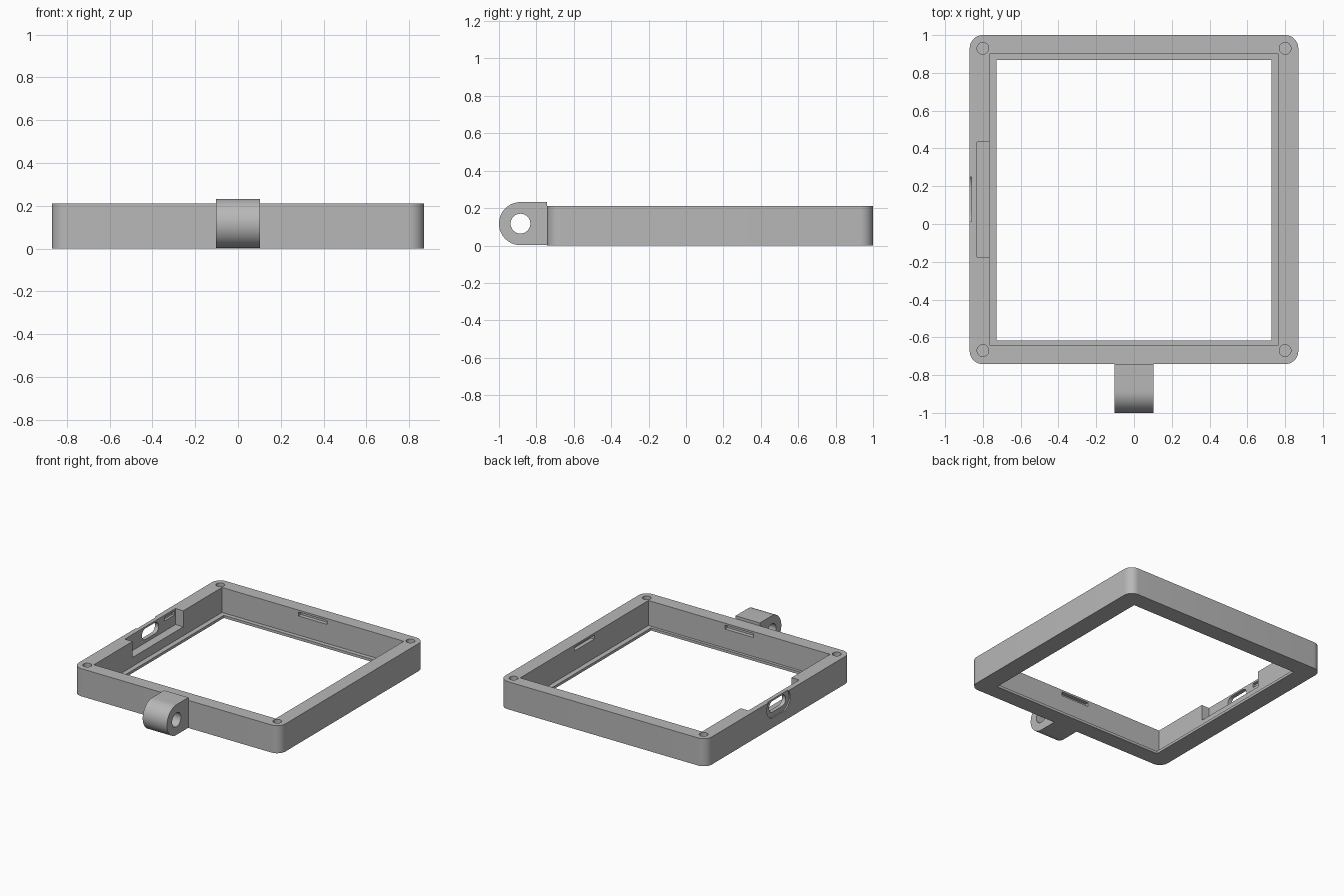
import bpy
import math
from mathutils import Matrix

cube = bpy.data.objects.get("Cube")
if cube:
    bpy.data.objects.remove(cube, do_unlink=True)

grey = bpy.data.materials.new("light_grey")
grey.use_nodes = True
colour = (0.48, 0.48, 0.48, 1)
grey.diffuse_color = colour
grey.node_tree.nodes["Principled BSDF"].inputs["Base Color"].default_value = colour

# Maps a flat profile (u, v, w) to (y, z, x)
SIDEWAYS = Matrix(((0, 0, 1, 0), (1, 0, 0, 0), (0, 1, 0, 0), (0, 0, 0, 1)))


def extrude(name, points, low, high, matrix=None):
    """Prism from a counter-clockwise outline."""
    n = len(points)
    verts = [(u, v, w) for w in (low, high) for u, v in points]
    faces = [tuple(reversed(range(n))), tuple(range(n, 2 * n))]
    faces += [(i, (i + 1) % n, n + (i + 1) % n, n + i) for i in range(n)]
    mesh = bpy.data.meshes.new(name)
    mesh.from_pydata(verts, [], faces)
    if matrix:
        mesh.transform(matrix)
    mesh.materials.append(grey)
    obj = bpy.data.objects.new(name, mesh)
    bpy.context.collection.objects.link(obj)
    return obj


def arc(u, v, r, start, end, steps):
    angles = [math.radians(start + (end - start) * i / steps) for i in range(steps + 1)]
    return [(u + r * math.cos(a), v + r * math.sin(a)) for a in angles]


def circle(u, v, r, n=32):
    return arc(u, v, r, 0, 360 * (n - 1) / n, n - 1)


def rect(u0, u1, v0, v1):
    return [(u0, v0), (u1, v0), (u1, v1), (u0, v1)]


def rounded_rect(u0, u1, v0, v1, r, steps=10):
    centres = [(u1 - r, v1 - r), (u0 + r, v1 - r), (u0 + r, v0 + r), (u1 - r, v0 + r)]
    points = []
    for k, (u, v) in enumerate(centres):
        points += arc(u, v, r, 90 * k, 90 * k + 90, steps)
    return points


def slot(u, v, half_length, r):
    d = half_length - r
    return arc(u + d, v, r, -90, 90, 16) + arc(u - d, v, r, 90, 270, 16)


def cut(target, cutter):
    mod = target.modifiers.new("cut", "BOOLEAN")
    mod.operation = "DIFFERENCE"
    mod.solver = "EXACT"
    mod.object = cutter
    bpy.context.view_layer.objects.active = target
    bpy.ops.object.modifier_apply(modifier=mod.name)
    bpy.data.objects.remove(cutter, do_unlink=True)


def smooth(obj):
    bpy.ops.object.select_all(action="DESELECT")
    obj.select_set(True)
    bpy.context.view_layer.objects.active = obj
    bpy.ops.object.shade_smooth_by_angle(angle=math.radians(30))


TOP = 0.21
MID = 0.13   # middle of the frame in y

# Frame with a stepped opening, leaving a thin lip at the bottom
frame = extrude("frame", rounded_rect(-0.87, 0.87, -0.742, 1.0, 0.07), 0, TOP)
cut(frame, extrude("pocket", rect(-0.765, 0.765, -0.64, 0.9), 0.02, 0.4))
cut(frame, extrude("opening", rect(-0.727, 0.727, -0.618, 0.868), -0.1, 0.1))

# Blind screw holes in the corners
for x in (-0.8, 0.8):
    for y in (-0.67, 0.93):
        cut(frame, extrude("screw_hole", circle(x, y, 0.031), 0.08, 0.4))

# Snap slots in the inner walls
for area in (rect(-0.12, 0.12, 0.85, 0.93),
             rect(-0.12, 0.12, -0.67, -0.6),
             rect(0.7, 0.795, MID - 0.12, MID + 0.12)):
    cut(frame, extrude("snap_slot", area, 0.165, 0.195))

# Side recess, open at the top, with its small slot
cut(frame, extrude("recess", rect(-0.83, -0.74, -0.175, 0.435), 0.088, 0.4))
cut(frame, extrude("small_slot", rect(-0.85, -0.8, 0.3, 0.42), 0.165, 0.195))

# Port with a shallow rim outside
cut(frame, extrude("port_rim", slot(MID, 0.155, 0.14, 0.08), -0.95, -0.86, SIDEWAYS))
cut(frame, extrude("port", slot(MID, 0.155, 0.1, 0.042), -0.95, -0.8, SIDEWAYS))
smooth(frame)

# Hanging lug on the front
lug_outline = arc(-0.885, 0.117, 0.115, 90, 270, 32) + [(-0.742, 0.002), (-0.742, 0.232)]
lug = extrude("hanging_lug", lug_outline, -0.102, 0.102, SIDEWAYS)
cut(lug, extrude("lug_hole", circle(-0.885, 0.117, 0.053), -0.3, 0.3, SIDEWAYS))
smooth(lug)
